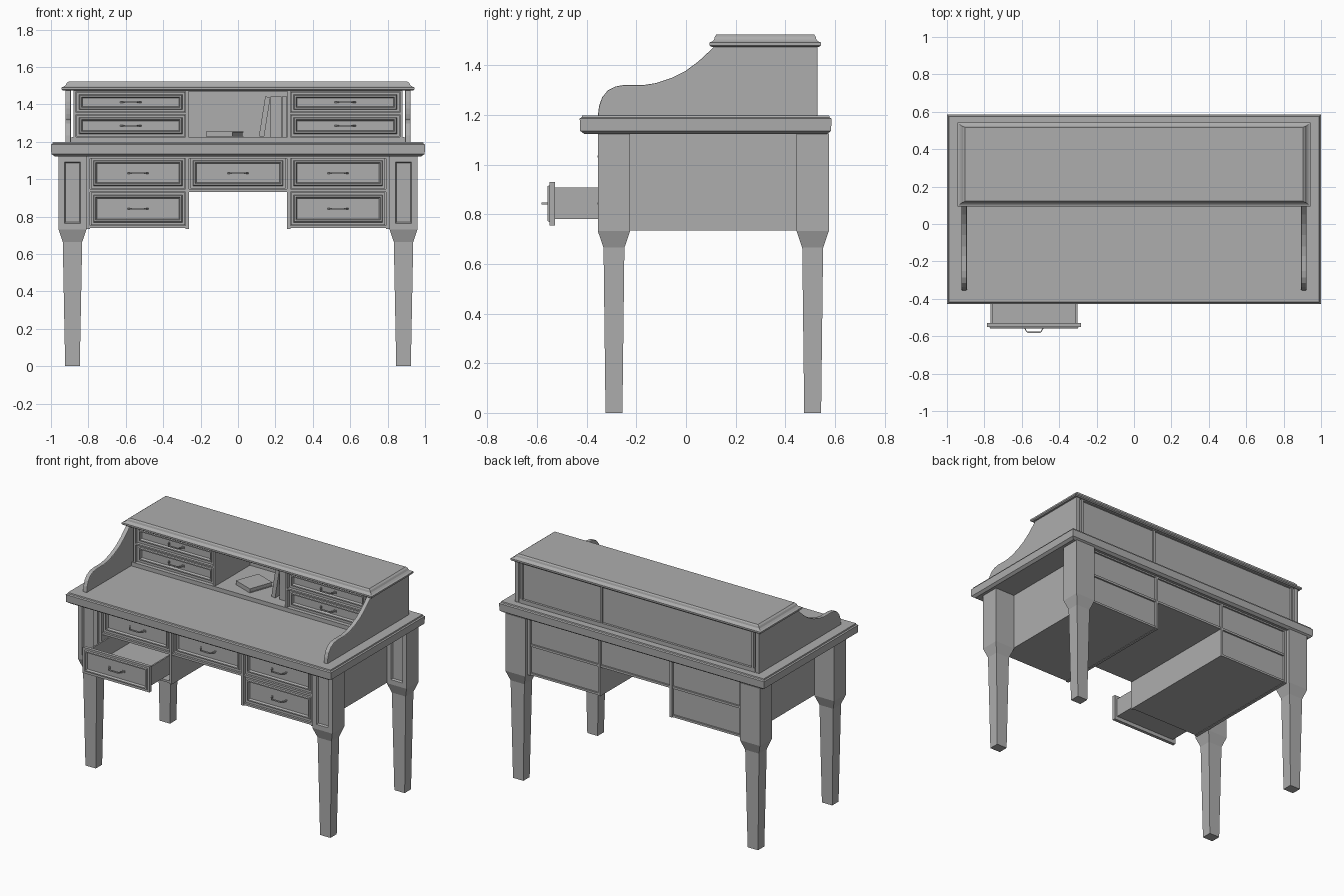
import bpy, bmesh, math
from mathutils import Matrix, Vector

if "Cube" in bpy.data.objects:
    bpy.data.objects.remove(bpy.data.objects["Cube"])

grey = bpy.data.materials.new("plain grey")
grey.use_nodes = True
grey.diffuse_color = (0.42, 0.42, 0.42, 1)
grey.node_tree.nodes["Principled BSDF"].inputs["Base Color"].default_value = (0.42, 0.42, 0.42, 1)


def finish(name, bm):
    bmesh.ops.recalc_face_normals(bm, faces=bm.faces)
    mesh = bpy.data.meshes.new(name)
    bm.to_mesh(mesh)
    bm.free()
    mesh.materials.append(grey)
    ob = bpy.data.objects.new(name, mesh)
    bpy.context.collection.objects.link(ob)
    return ob


def add_box(bm, x0, x1, y0, y1, z0, z1):
    mat = Matrix.Translation(((x0 + x1) / 2, (y0 + y1) / 2, (z0 + z1) / 2)) @ Matrix.Diagonal((x1 - x0, y1 - y0, z1 - z0, 1))
    return bmesh.ops.create_cube(bm, size=1, matrix=mat)["verts"]


def boxes(name, *dims):
    bm = bmesh.new()
    for d in dims:
        add_box(bm, *d)
    return finish(name, bm)


def loft(name, cx, cy, rings):
    """Stack of rectangles, each (z, half width, half depth)."""
    bm = bmesh.new()
    prev = None
    for z, hx, hy in rings:
        ring = [bm.verts.new((cx + sx * hx, cy + sy * hy, z)) for sx, sy in ((-1, -1), (1, -1), (1, 1), (-1, 1))]
        if prev:
            for i in range(4):
                j = (i + 1) % 4
                bm.faces.new((prev[i], prev[j], ring[j], ring[i]))
        else:
            bm.faces.new(ring[::-1])
        prev = ring
    bm.faces.new(prev)
    return finish(name, bm)


def carve(ob, steps, direction=Vector((0, -1, 0)), zmin=-1):
    """Inset the largest front face in steps of (thickness, outward offset)."""
    bm = bmesh.new()
    bm.from_mesh(ob.data)
    bm.normal_update()
    face = max((f for f in bm.faces if f.normal.dot(direction) > 0.99 and f.calc_center_median().z > zmin),
               key=lambda f: f.calc_area())
    for thick, push in steps:
        bmesh.ops.inset_region(bm, faces=[face], thickness=thick, use_even_offset=True)
        for v in face.verts:
            v.co += direction * push
    bm.to_mesh(ob.data)
    bm.free()


def handle(name, x, y, z):
    """Bail pull: a square bar bent outward, with two back plates."""
    bm = bmesh.new()
    prev = None
    for px, py in ((-.055, 0), (-.038, -.034), (.038, -.034), (.055, 0)):
        s = 0.004
        w = s if px > 0 else -s
        ring = [bm.verts.new((x + px + (w if k else -w), y + py + (s if k else -s) * (py < 0), z + h))
                for k, h in ((0, -s), (0, s), (1, s), (1, -s))]
        if prev:
            for i in range(4):
                j = (i + 1) % 4
                bm.faces.new((prev[i], prev[j], ring[j], ring[i]))
        else:
            bm.faces.new(ring)
        prev = ring
    bm.faces.new(prev)
    for s in (-1, 1):
        add_box(bm, x + s * .055 - .008, x + s * .055 + .008, y - .004, y + .004, z - .008, z + .008)
    finish(name, bm)


def drawer(name, x0, x1, z0, z1, y, depth):
    """Hollow box with a moulded front whose back plane is at y + 0.02."""
    front = boxes(name + "_front", (x0, x1, y, y + .022, z0, z1))
    carve(front, ((.014, 0), (.004, .008), (.008, 0), (.006, -.014)))
    a, b, c, d = x0 + .02, x1 - .02, z0 + .025, z1 - .022
    t, back = .01, y + depth
    boxes(name + "_box", (a, a + t, y + .022, back, c, d), (b - t, b, y + .022, back, c, d),
          (a + t, b - t, back - t, back, c, d), (a + t, b - t, y + .022, back - t, c, c + t))
    handle(name + "_handle", (x0 + x1) / 2, y + .006, (z0 + z1) / 2)


# Desk top with a stepped edge
loft("desk_top", 0, 0.079, ((1.122, .98, .487), (1.135, .998, .505), (1.185, 1, .507),
                            (1.19, .992, .499), (1.198, .99, .497)))

# Tapered legs, with a sunk panel on the front
for sx, side in ((-1, "right"), (1, "left")):
    for cy, end in ((-.29, "front"), (.51, "back")):
        leg = loft(f"{end}_{side}_leg", sx * .885, cy, ((0, .039, .034), (.665, .052, .042),
                                                      (.732, .075, .065), (1.125, .075, .065)))
        carve(leg, ((.032, 0), (.006, -.012)), zmin=.8)

# Lower carcass: uprights, rails, floors and back
for s, side in ((-1, "right"), (1, "left")):
    lo, hi = sorted((s * .262, s * .81))
    boxes(f"{side}_pedestal",
          *[(min(s * a, s * b), max(s * a, s * b), -.34, .55, .735, 1.124) for a, b in ((.262, .28), (.79, .812))],
          (lo, hi, -.335, .548, .738, .752), (lo, hi, -.335, .548, .932, .947),
          (lo, hi, .525, .537, .738, 1.124), (lo, hi, -.335, .548, 1.112, 1.124))
boxes("middle_carcass", (-.262, .262, -.335, .548, .932, .947), (-.262, .262, .525, .537, .94, 1.124),
      (-.262, .262, -.335, .548, 1.112, 1.124))

# Lower drawers, one pulled out
for s, side in ((-1, "right"), (1, "left")):
    lo, hi = sorted((s * .283, s * .787))
    drawer(f"{side}_upper_drawer", lo, hi, .95, 1.115, -.325, .8)
    drawer(f"{side}_lower_drawer", lo, hi, .755, .93, -.55 if s < 0 else -.325, .8)
drawer("middle_drawer", -.255, .255, .95, 1.115, -.325, .8)

# Curved side boards of the upper cabinet
profile = ((-.355, 1.195), (-.35, 1.235), (-.338, 1.27), (-.315, 1.298), (-.285, 1.314), (-.25, 1.32),
           (-.17, 1.32), (-.12, 1.328), (-.06, 1.348), (0, 1.378), (.05, 1.415), (.12, 1.48),
           (.53, 1.48), (.53, 1.195))
for s, side in ((-1, "right"), (1, "left")):
    bm = bmesh.new()
    face = bm.faces.new([bm.verts.new((s * .893, y, z)) for y, z in profile])
    new = bmesh.ops.extrude_face_region(bm, geom=[face])["geom"]
    bmesh.ops.translate(bm, verts=[v for v in new if isinstance(v, bmesh.types.BMVert)], vec=(s * .03, 0, 0))
    board = finish(f"{side}_side_board", bm)
    bevel = board.modifiers.new("edge", "BEVEL")
    bevel.width = .005
    bevel.segments = 2
    bevel.limit_method = "ANGLE"
    bevel.angle_limit = math.radians(50)

# Upper cabinet frame
frame = [(-.89, .89, .125, .53, 1.195, 1.225), (-.88, .88, .505, .515, 1.22, 1.48),
         (-.88, .88, .13, .53, 1.468, 1.48), (.264, .28, .13, .528, 1.22, 1.478), (-.28, -.264, .13, .515, 1.22, 1.478)]
for s in (-1, 1):
    lo, hi = sorted((s * .27, s * .88))
    frame.append((lo, hi, .13, .51, 1.346, 1.356))
    lo, hi = sorted((s * .866, s * .88))
    frame.append((lo, hi, .13, .53, 1.22, 1.478))
boxes("upper_cabinet", *frame)
for s, side in ((-1, "right"), (1, "left")):
    lo, hi = sorted((s * .284, s * .863))
    drawer(f"{side}_small_drawer_low", lo, hi, 1.228, 1.344, .147, .34)
    drawer(f"{side}_small_drawer_high", lo, hi, 1.358, 1.466, .147, .34)

# Moulded cap
loft("cabinet_cap", 0, .319, ((1.474, .935, .217), (1.48, .943, .225), (1.491, .943, .225), (1.495, .932, .214),
                              (1.503, .922, .206), (1.515, .915, .203), (1.523, .904, .197)))


# Books in the open middle
def book(name, w, d, h, loc, rot):
    bm = bmesh.new()
    c = .004
    add_box(bm, 0, c, 0, d, 0, h)
    add_box(bm, w - c, w, 0, d, 0, h)
    add_box(bm, c, w - c, 0, c, 0, h)
    add_box(bm, c, w - c, c, d - c, c, h - c)
    ob = finish(name, bm)
    ob.location, ob.rotation_euler = loc, rot


for i in range(3):
    book(f"standing_book_{i + 1}", .028, .15, .215, (.174 + i * .03, .2, 1.226), (0, 0, 0))
book("leaning_book", .028, .15, .215, (.112, .2, 1.23), (0, math.radians(9), 0))
book("lying_book", .028, .17, .15, (-.04, .16, 1.254), (0, math.radians(90), math.radians(-20)))
bpy.data.objects["lying_book"].location = (-.17, .22, 1.255)
